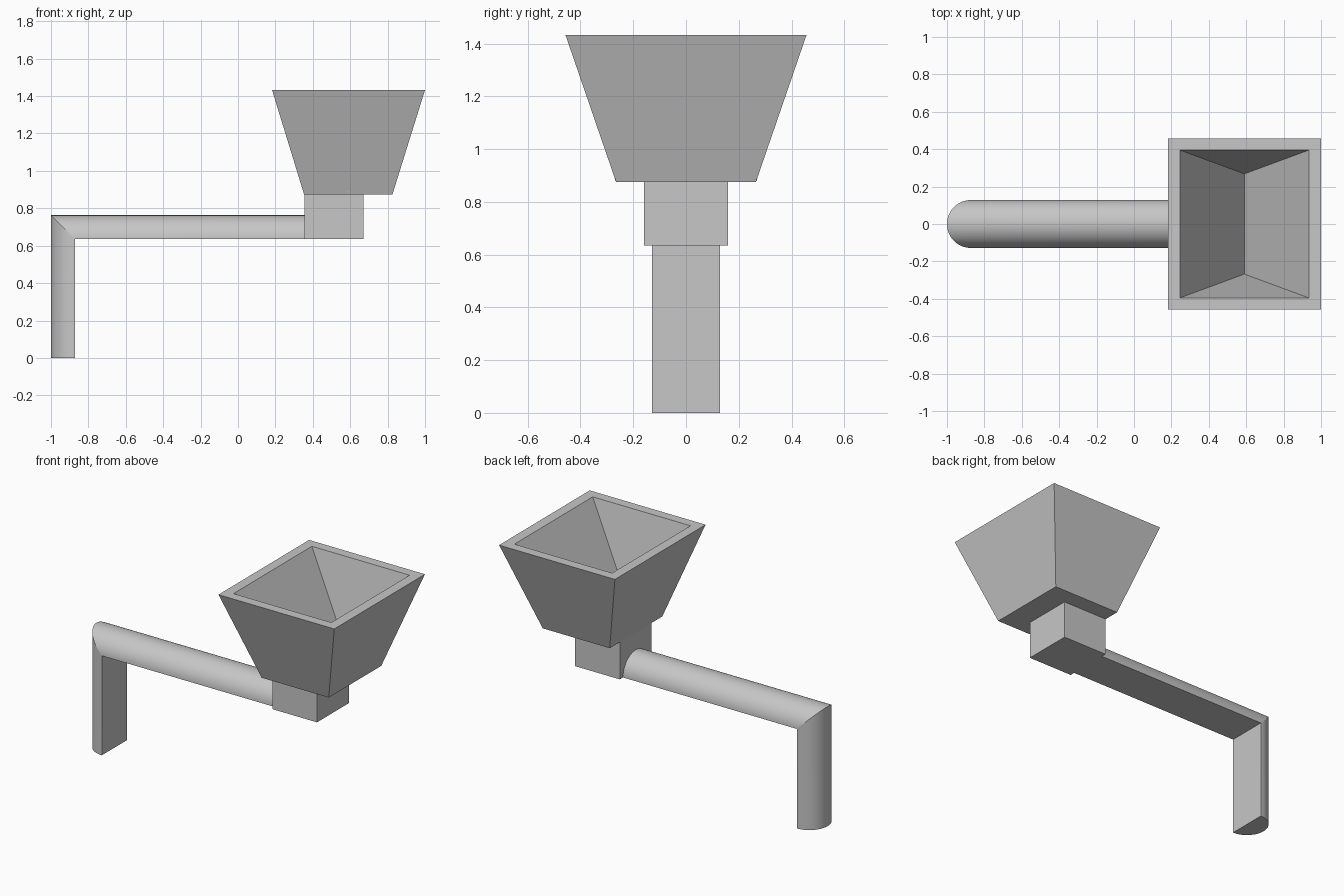
import bpy, bmesh, math

cube = bpy.data.objects.get("Cube")
if cube:
    bpy.data.objects.remove(cube, do_unlink=True)

grey = bpy.data.materials.new("light_grey")
grey.use_nodes = True
colour = (0.57, 0.57, 0.57, 1)
grey.diffuse_color = colour
grey.node_tree.nodes["Principled BSDF"].inputs["Base Color"].default_value = colour


def finish(name, bm):
    bmesh.ops.recalc_face_normals(bm, faces=bm.faces)
    mesh = bpy.data.meshes.new(name)
    bm.to_mesh(mesh)
    bm.free()
    mesh.materials.append(grey)
    obj = bpy.data.objects.new(name, mesh)
    bpy.context.collection.objects.link(obj)
    return obj


def rectangle(bm, x0, x1, y, z):
    return [bm.verts.new(p) for p in
            ((x0, -y, z), (x1, -y, z), (x1, y, z), (x0, y, z))]


def bridge(bm, a, b):
    n = len(a)
    for i in range(n):
        j = (i + 1) % n
        bm.faces.new((a[i], a[j], b[j], b[i]))


# Half-round pipe: upright leg mitred into a level run
RADIUS, INNER_X, UNDERSIDE, PIPE_END, STEPS = 0.128, -0.872, 0.635, 0.355, 32
bm = bmesh.new()
section = [(RADIUS * math.cos(math.pi * i / STEPS),
            RADIUS * math.sin(math.pi * i / STEPS)) for i in range(STEPS + 1)]
foot = [bm.verts.new((INNER_X - h, y, 0)) for y, h in section]
mitre = [bm.verts.new((INNER_X - h, y, UNDERSIDE + h)) for y, h in section]
end = [bm.verts.new((PIPE_END, y, UNDERSIDE + h)) for y, h in section]
bridge(bm, foot, mitre)
bridge(bm, mitre, end)
bm.faces.new(foot)
bm.faces.new(end)
# Keep the mitre seam crisp
for a, b in zip(mitre, mitre[1:]):
    bm.edges.get((a, b)).smooth = False
pipe = finish("half_round_pipe", bm)
bpy.context.view_layer.objects.active = pipe
pipe.select_set(True)
bpy.ops.object.shade_smooth_by_angle(angle=math.radians(30), keep_sharp_edges=True)
pipe.select_set(False)

# Square neck under the hopper
bm = bmesh.new()
low = rectangle(bm, 0.355, 0.67, 0.16, UNDERSIDE)
high = rectangle(bm, 0.355, 0.67, 0.16, 0.875)
bridge(bm, low, high)
bm.faces.new(low)
bm.faces.new(high)
finish("neck", bm)

# Flared hopper with a rim and a wedge-shaped cavity
bm = bmesh.new()
base = rectangle(bm, 0.353, 0.826, 0.265, 0.875)
rim_out = rectangle(bm, 0.182, 1.0, 0.457, 1.433)
rim_in = rectangle(bm, 0.245, 0.935, 0.395, 1.433)
bm.faces.new(base)
bridge(bm, base, rim_out)
bridge(bm, rim_out, rim_in)
valley_front, valley_back = [bm.verts.new((0.59, y, 0.88)) for y in (-0.268, 0.268)]
a, b, c, d = rim_in
bm.faces.new((a, b, valley_front))
bm.faces.new((b, c, valley_back, valley_front))
bm.faces.new((c, d, valley_back))
bm.faces.new((d, a, valley_front, valley_back))
finish("hopper", bm)
